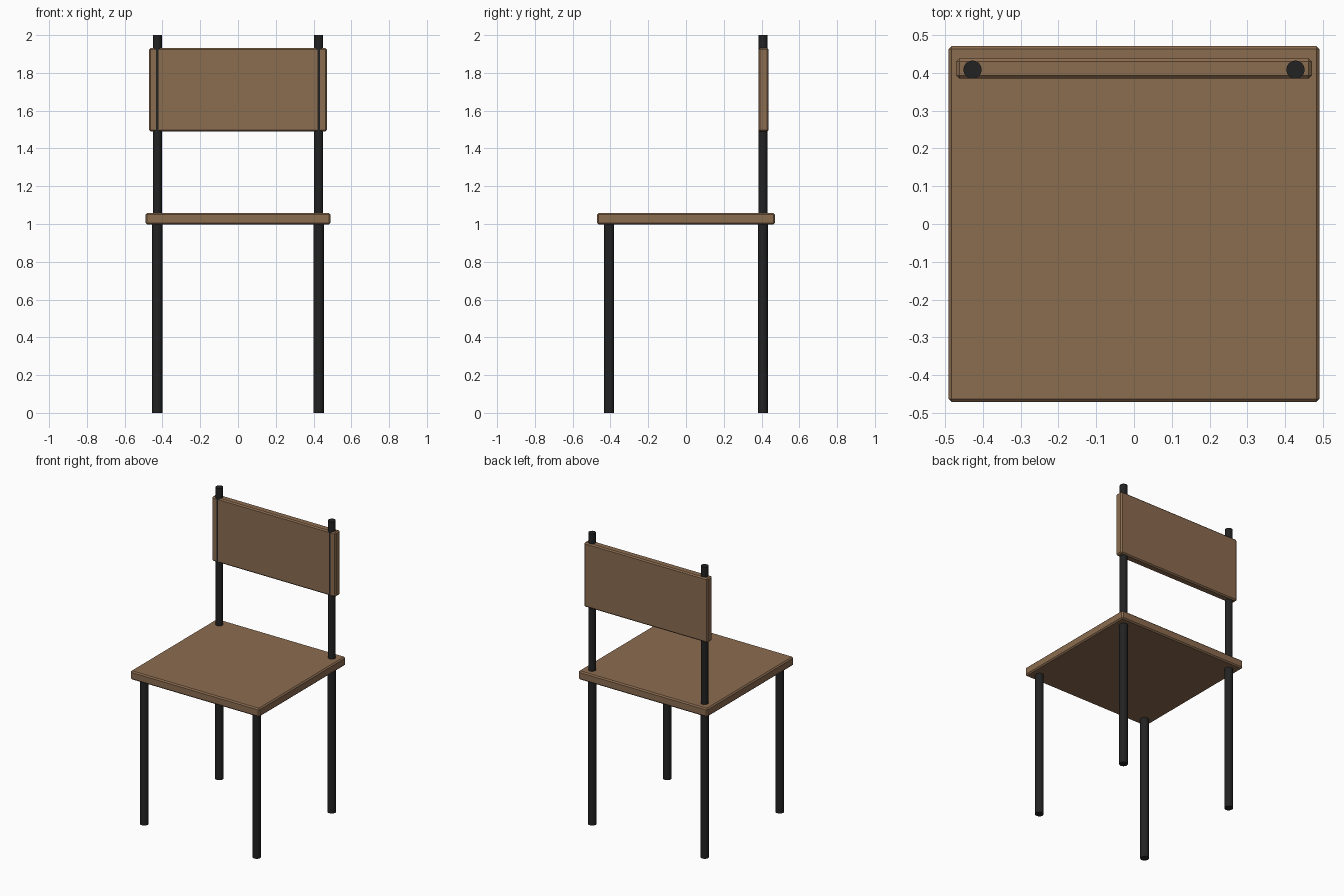
import bpy

if "Cube" in bpy.data.objects:
    bpy.data.objects.remove(bpy.data.objects["Cube"])


def material(name, color):
    m = bpy.data.materials.new(name)
    m.diffuse_color = color
    m.use_nodes = True
    m.node_tree.nodes["Principled BSDF"].inputs["Base Color"].default_value = m.diffuse_color
    return m


wood = material("wood", (0.26, 0.15, 0.08, 1))
metal = material("black_metal", (0.016, 0.016, 0.016, 1))


def board(name, lo, hi, bevel):
    """Box between two corners with a small chamfer."""
    centre = [(a + b) / 2 for a, b in zip(lo, hi)]
    bpy.ops.mesh.primitive_cube_add(size=1, location=centre)
    ob = bpy.context.object
    ob.name = name
    ob.scale = [b - a for a, b in zip(lo, hi)]
    bpy.ops.object.transform_apply(location=False, rotation=False, scale=True)
    mod = ob.modifiers.new("chamfer", 'BEVEL')
    mod.width = bevel
    mod.segments = 1
    ob.data.materials.append(wood)


def rod(name, x, y, z0, z1, r):
    """Vertical round bar."""
    bpy.ops.mesh.primitive_cylinder_add(vertices=32, radius=r, depth=z1 - z0,
                                        location=(x, y, (z0 + z1) / 2))
    ob = bpy.context.object
    ob.name = name
    ob.data.materials.append(metal)
    bpy.ops.object.shade_smooth_by_angle()


# Seat and backrest
board("seat", (-0.49, -0.471, 0.998), (0.49, 0.471, 1.057), 0.008)
board("backrest", (-0.47, 0.385, 1.49), (0.47, 0.438, 1.932), 0.008)

# Legs and the thinner posts that carry the backrest
for side, x in (("left", -0.427), ("right", 0.427)):
    rod("front_leg_" + side, x, -0.407, 0, 1.0, 0.027)
    rod("back_leg_" + side, x, 0.407, 0, 1.0, 0.027)
    rod("back_post_" + side, x, 0.408, 1.0, 2.0, 0.024)
